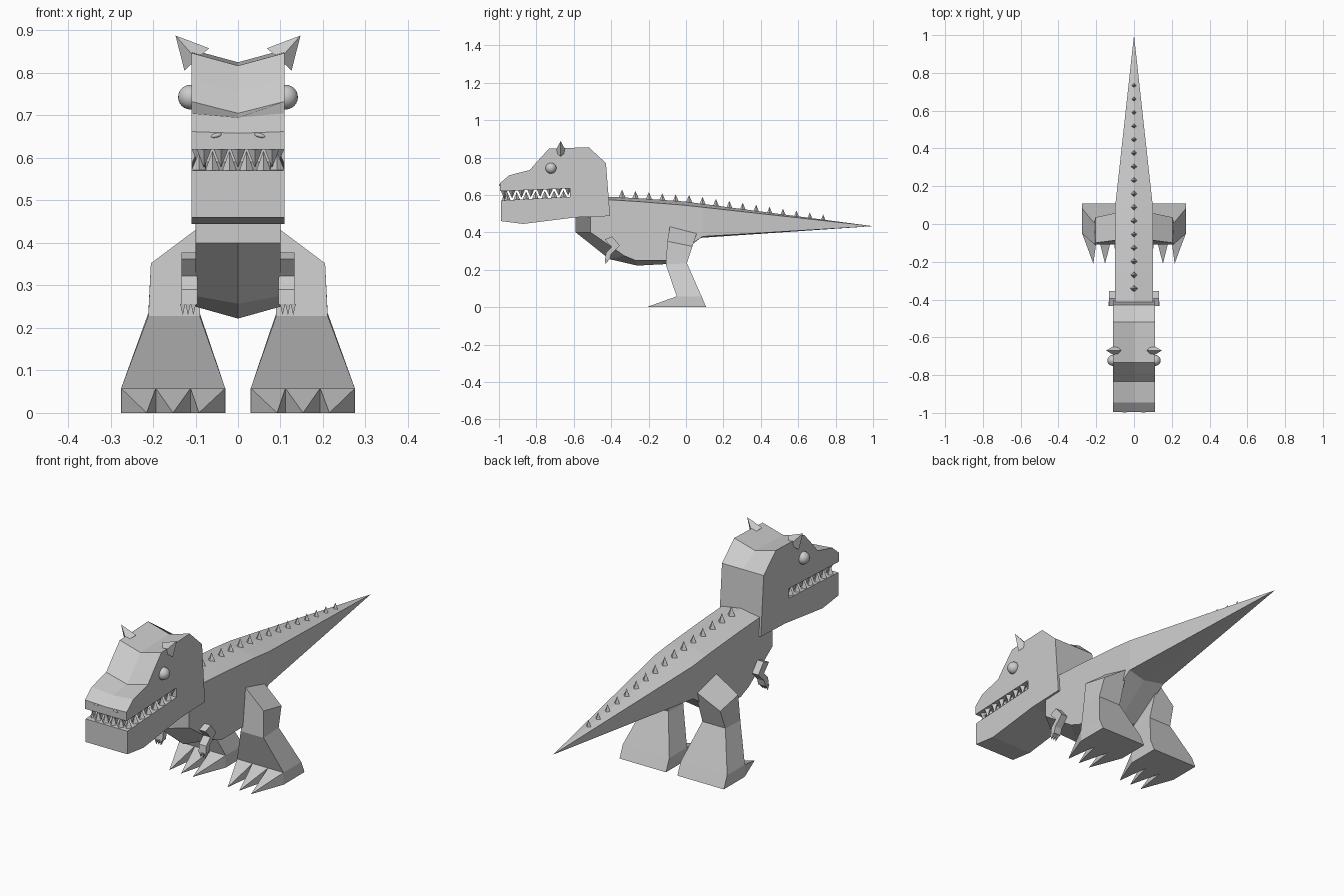
import bpy, bmesh, math
from mathutils import Vector


def loft(name, rings):
    """Skin a list of equal-length rings, cap both ends, merge collapsed tips."""
    bm = bmesh.new()
    vs = [[bm.verts.new(p) for p in r] for r in rings]
    n = len(rings[0])
    for a, b in zip(vs, vs[1:]):
        for i in range(n):
            j = (i + 1) % n
            bm.faces.new((a[i], a[j], b[j], b[i]))
    bm.faces.new(vs[0][::-1])
    bm.faces.new(vs[-1])
    bmesh.ops.remove_doubles(bm, verts=bm.verts, dist=1e-5)
    bmesh.ops.recalc_face_normals(bm, faces=bm.faces)
    me = bpy.data.meshes.new(name)
    bm.to_mesh(me)
    bm.free()
    ob = bpy.data.objects.new(name, me)
    bpy.context.collection.objects.link(ob)
    return ob


def spike(name, base, tip):
    return loft(name, [base, [tip] * len(base)])


def diamond_spike(name, c, r, tip):
    x, y, z = c
    return spike(name, [(x + r, y, z), (x, y + r, z), (x - r, y, z), (x, y - r, z)], tip)


def ball(name, loc, scale):
    bpy.ops.mesh.primitive_uv_sphere_add(segments=24, ring_count=12, radius=1, location=loc)
    ob = bpy.context.object
    ob.name = name
    ob.scale = scale
    bpy.ops.object.shade_smooth()
    return ob


# head: side profile (y, z, drop of the centre line), with open mouth notch
head = [(-.995, .662, .004), (-.945, .705, .01), (-.835, .733, .028), (-.79, .785, .03),
        (-.733, .847, .03), (-.52, .855, .03), (-.428, .77, 0), (-.406, .487, 0),
        (-.59, .48, 0), (-.87, .445, 0), (-.99, .46, 0), (-.99, .57, 0),
        (-.62, .59, 0), (-.62, .635, 0), (-.995, .62, 0)]
loft("head", [[(x, y, z - (d if x == 0 else 0)) for y, z, d in head] for x in (-.11, 0, .11)])

# body and tail: half width, then (y, z) of spine, upper side, lower side, keel
stations = [(.10, (-.59, .58), (-.51, .57), (-.51, .40), (-.59, .40)),
            (.10, (-.41, .59), (-.41, .574), (-.33, .275), (-.41, .257)),
            (.10, (-.25, .582), (-.25, .564), (-.27, .25), (-.26, .222)),
            (.10, (-.01, .565), (-.01, .545), (-.10, .25), (-.11, .23)),
            (.10, (.09, .552), (.09, .534), (.09, .378), (.07, .37)),
            (0, (1, .433), (1, .433), (1, .433), (1, .433))]
loft("body_and_tail", [[(0, *s), (w, *u), (w, *l), (0, *k), (-w, *l), (-w, *u)]
                       for w, s, u, l, k in stations])

# back spikes
for i in range(16):
    y = -.342 + i * .0717
    z = .585 - .025 * (y + .342) / .33 if y < -.01 else .565 - .132 * (y + .01) / 1.01
    k = 1 - .35 * i / 15
    diamond_spike("back_spike", (0, y, z - .008), .022 * k, (0, y, z + .043 * k))

# teeth along the sides and the front
for i in range(7):
    for s in (1, -1):
        y = -.955 + i * .05
        t = (y + .99) / .37
        diamond_spike("lower_tooth", (s * .092, y, .568 + .02 * t), .018, (s * .092, y, .612 + .015 * t))
        y += .025
        diamond_spike("upper_tooth", (s * .092, y, .622 + .015 * t), .018, (s * .092, y, .58 + .02 * t))
for i in range(4):
    x = -.06 + i * .04
    diamond_spike("front_lower_tooth", (x, -.968, .568), .018, (x, -.968, .617))
for i in range(5):
    x = -.08 + i * .04
    diamond_spike("front_upper_tooth", (x, -.972, .623), .018, (x, -.972, .577))

for s in (1, -1):
    # eyes and nostrils
    ball("eye", (s * .112, -.722, .743), (.029, .029, .029))
    ball("nostril", (s * .051, -.994, .653), (.013, .005, .005)).rotation_euler.y = s * .25

    # brow horns
    spike("brow_horn", [(s * .068, -.67, .858), (s * .098, -.64, .832),
                        (s * .126, -.67, .805), (s * .098, -.70, .832)], (s * .147, -.67, .888))

    # arms with three claws
    arm = [(-.435, .362), (-.395, .378), (-.355, .33), (-.40, .285), (-.408, .255),
           (-.433, .255), (-.428, .29), (-.398, .322)]
    loft("arm", [[(s * x, y, z) for y, z in arm] for x in (.095, .133)])
    for i in range(3):
        x = .105 + i * .0125
        spike("hand_claw", [(s * (x - .006), -.434, .256), (s * (x + .006), -.434, .256),
                            (s * (x + .006), -.41, .256), (s * (x - .006), -.41, .256)],
              (s * x, -.43, .23))

    # legs: rings from hip down to sole
    leg = [[(.09, -.085, .438), (.205, -.10, .352), (.205, .035, .325), (.09, .06, .40)],
           [(.09, -.108, .228), (.211, -.108, .228), (.211, .005, .235), (.09, .005, .235)],
           [(.03, -.05, .058), (.275, -.05, .058), (.275, .083, .058), (.03, .083, .058)],
           [(.03, -.05, 0), (.275, -.05, 0), (.275, .108, 0), (.03, .108, 0)]]
    loft("leg", [[(s * x, y, z) for x, y, z in r] for r in leg])

    # toes
    for i, tip in enumerate((.092, .153, .215)):
        a, b = .03 + i * .0817, .03 + (i + 1) * .0817
        spike("toe", [(s * a, -.049, 0), (s * b, -.049, 0), (s * b, -.049, .058),
                      (s * a, -.049, .058)], (s * tip, -.21, 0))
